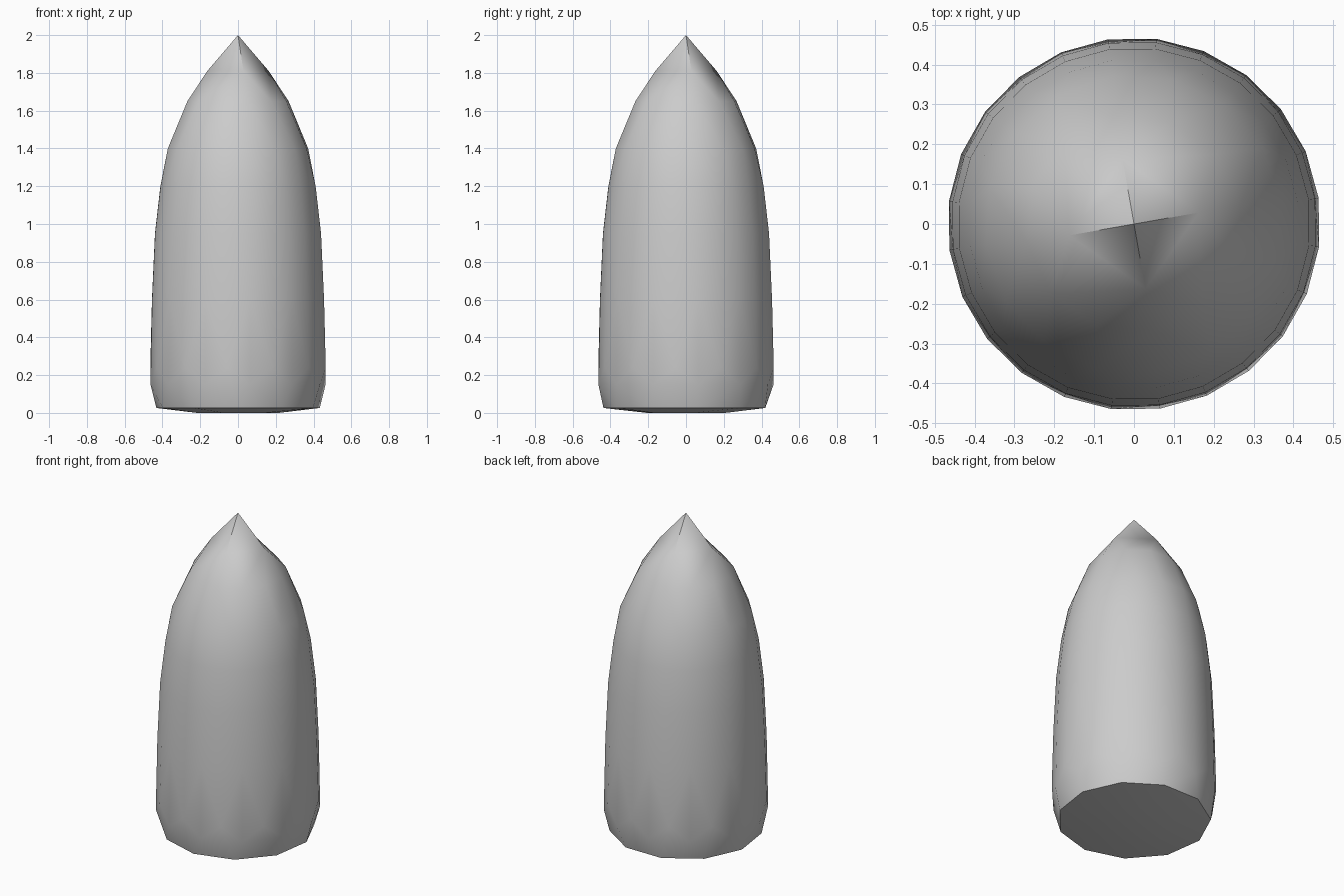
import bpy
import bmesh
from math import sin, cos, radians, tau

cube = bpy.data.objects.get("Cube")
if cube:
    bpy.data.objects.remove(cube, do_unlink=True)

# Plain grey material
grey = bpy.data.materials.new("plain grey")
grey.use_nodes = True
colour = (0.6, 0.6, 0.6, 1)
grey.diffuse_color = colour
grey.node_tree.nodes["Principled BSDF"].inputs["Base Color"].default_value = colour

bm = bmesh.new()


def ring(count, radius, z, turn=0.0, z_step=0.0):
    """Circle of points; every second one is raised by z_step."""
    for i in range(count):
        a = radians(turn) + tau * i / count
        bm.verts.new((radius * cos(a), radius * sin(a), z + z_step * (i % 2)))


# Slightly domed underside and chipped lower rim
ring(6, 0.22, 0.0, 10)
ring(11, 0.437, 0.026, 8)
ring(24, 0.468, 0.15, 8, 0.09)

# Smooth tapering body
for z, radius in ((0.6, 0.459), (0.95, 0.443), (1.2, 0.414)):
    ring(24, radius, z, 8)

# Coarser facets towards the nose
ring(16, 0.375, 1.4, 8)
ring(12, 0.272, 1.65, 10)
ring(4, 0.165, 1.81, 10)

hull = bmesh.ops.convex_hull(bm, input=bm.verts[:])
loose = [v for v in bm.verts if not v.link_faces]
bmesh.ops.delete(bm, geom=loose, context="VERTS")

# Replace the flat top with a pointed four-sided tip
top = [f for f in bm.faces if all(v.co.z > 1.8 for v in f.verts)]
bmesh.ops.delete(bm, geom=top, context="FACES")
apex = bm.verts.new((0, 0, 2))
for edge in [e for e in bm.edges if e.is_boundary]:
    bm.faces.new((*edge.verts, apex))
bmesh.ops.recalc_face_normals(bm, faces=bm.faces[:])

mesh = bpy.data.meshes.new("pointed_body")
bm.to_mesh(mesh)
bm.free()
mesh.materials.append(grey)
body = bpy.data.objects.new("pointed_body", mesh)
bpy.context.collection.objects.link(body)

bpy.ops.object.select_all(action="DESELECT")
body.select_set(True)
bpy.context.view_layer.objects.active = body
bpy.ops.object.shade_smooth_by_angle(angle=radians(32))
